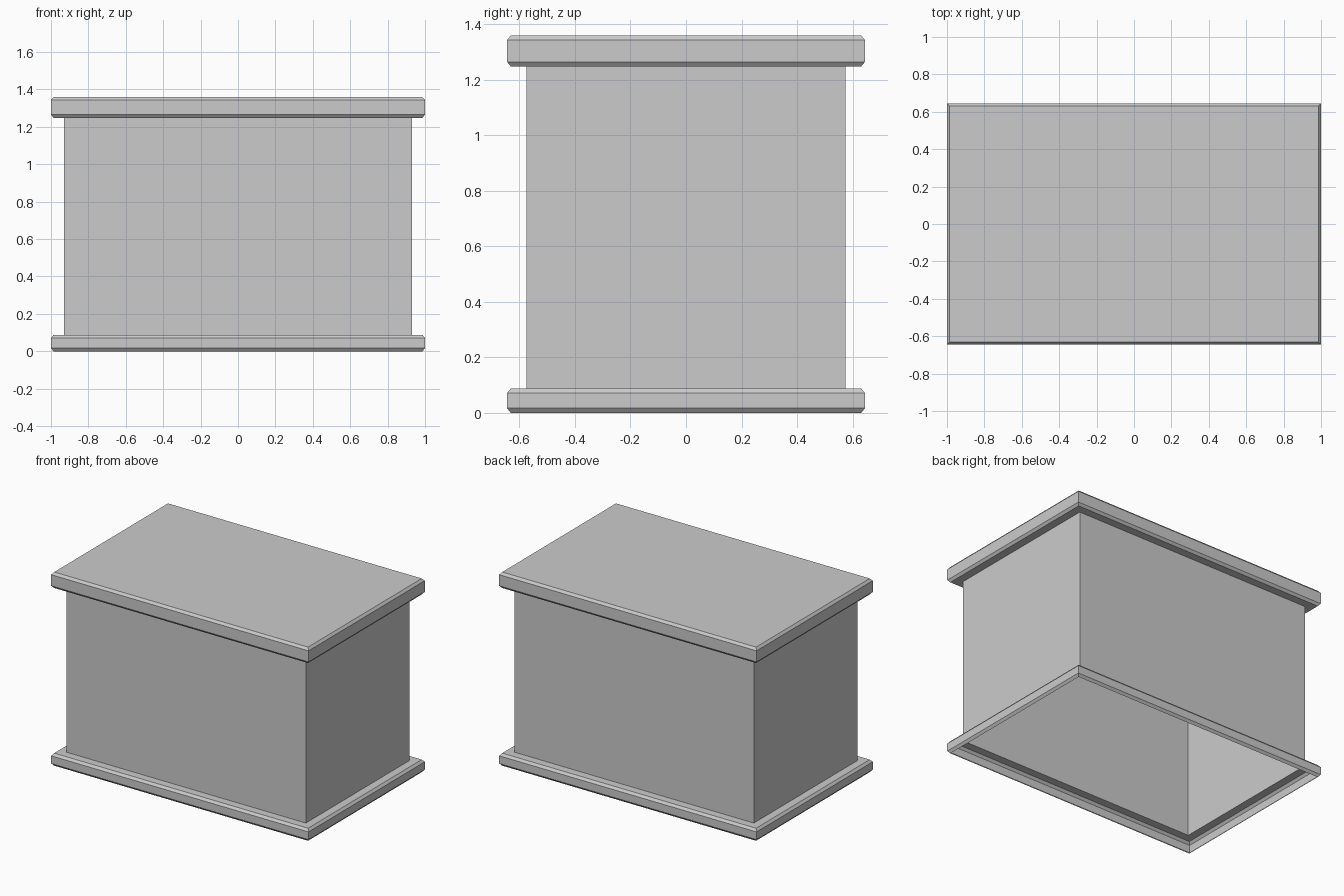
import bpy
import bmesh

cube = bpy.data.objects.get("Cube")
if cube:
    bpy.data.objects.remove(cube, do_unlink=True)

grey = bpy.data.materials.new("plain_grey")
grey.use_nodes = True
GREY = (0.6, 0.6, 0.6, 1)
grey.diffuse_color = GREY
grey.node_tree.nodes["Principled BSDF"].inputs["Base Color"].default_value = GREY

HALF_X, HALF_Y = 1.0, 0.645   # outer edge of the trims
WALL = 0.07                   # how far the walls sit back from that edge
BEVEL, RISE = 0.014, 0.017    # inset and height of the trim chamfers


def shell(name, profile, cap=False):
    """Rectangular shell from (inset, height) steps, lowest first."""
    bm = bmesh.new()
    rings = []
    for inset, z in profile:
        x, y = HALF_X - inset, HALF_Y - inset
        rings.append([bm.verts.new((sx * x, sy * y, z))
                      for sx, sy in ((-1, -1), (1, -1), (1, 1), (-1, 1))])
    for low, high in zip(rings, rings[1:]):
        for i in range(4):
            j = (i + 1) % 4
            bm.faces.new((low[i], low[j], high[j], high[i]))
    if cap:
        bm.faces.new(rings[-1])
    mesh = bpy.data.meshes.new(name)
    bm.to_mesh(mesh)
    bm.free()
    mesh.materials.append(grey)
    obj = bpy.data.objects.new(name, mesh)
    bpy.context.collection.objects.link(obj)
    return obj


def chamfered(bottom, top):
    """Trim edge with a chamfer below and above."""
    return [(BEVEL, bottom), (0, bottom + RISE), (0, top - RISE), (BEVEL, top)]


BASE_TOP, LID_BOTTOM, LID_TOP = 0.088, 1.248, 1.36

# Hollow base trim, open underneath, with a ledge in to the walls
shell("base_trim", chamfered(0, BASE_TOP) + [(WALL, BASE_TOP)])
# Four thin walls
shell("body_walls", [(WALL, BASE_TOP), (WALL, LID_BOTTOM)])
# Lid with an overhanging underside and a closed top
shell("lid", [(WALL, LID_BOTTOM)] + chamfered(LID_BOTTOM, LID_TOP), cap=True)
